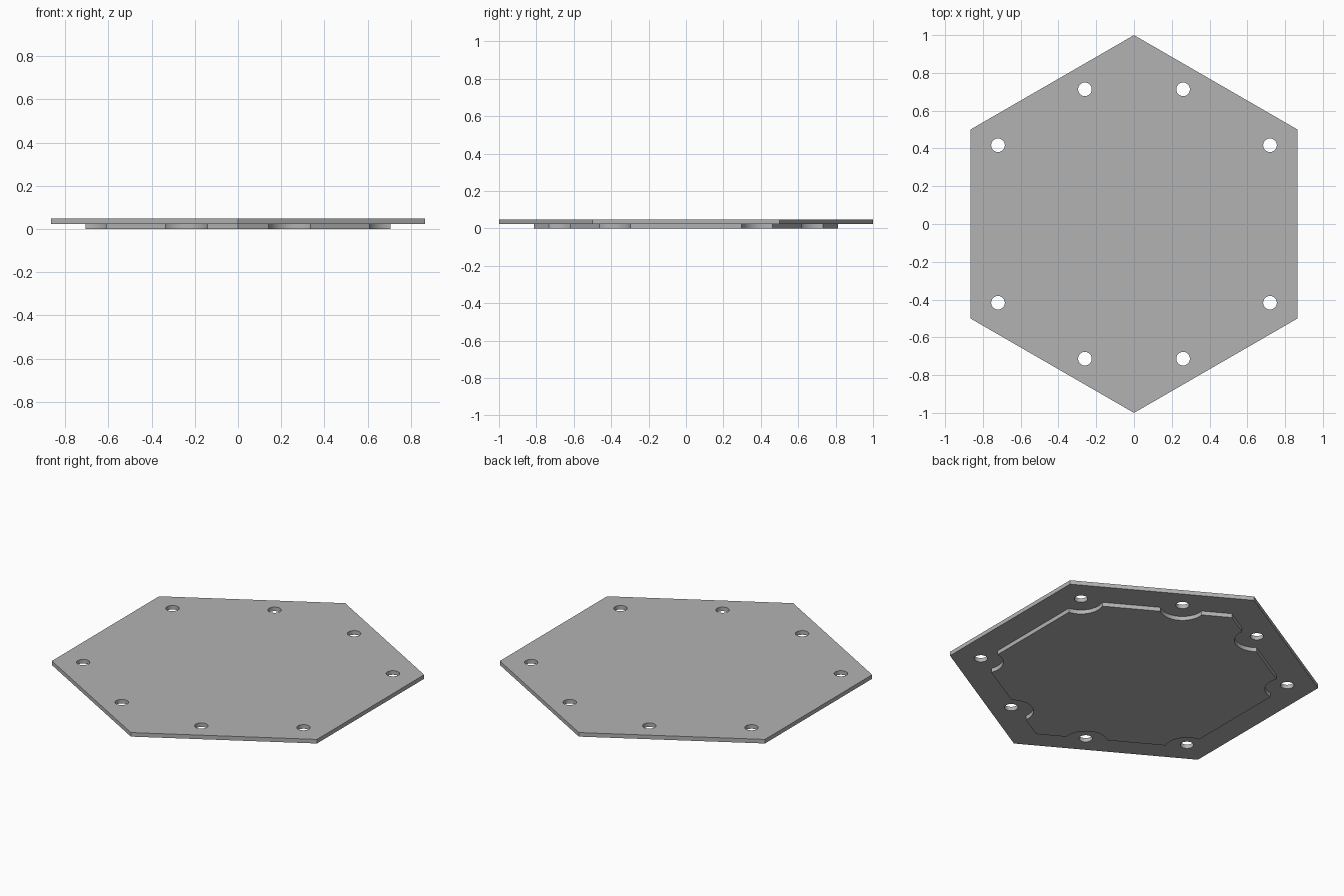
import bpy, bmesh
from math import radians
from mathutils import Matrix

cube = bpy.data.objects.get("Cube")
if cube:
    bpy.data.objects.remove(cube, do_unlink=True)

PLATE_R, PANEL_R = 1.0, 0.814      # corner radii of the two hexagons
MID, TOP = 0.024, 0.048            # panel top / plate top
HOLE_R, NOTCH_R = 0.036, 0.12
HOLES = [(sx * x, sy * y) for x, y in ((0.26, 0.713), (0.72, 0.417))
         for sx in (1, -1) for sy in (1, -1)]

grey = bpy.data.materials.new("plain grey")
grey.use_nodes = True
grey.diffuse_color = (0.45, 0.45, 0.45, 1)
grey.node_tree.nodes["Principled BSDF"].inputs["Base Color"].default_value = grey.diffuse_color


def prisms(name, centres, radius, sides, z0, z1, turn=0):
    """One object holding an upright prism at every centre."""
    bm = bmesh.new()
    for x, y in centres:
        place = Matrix.Translation((x, y, (z0 + z1) / 2)) @ Matrix.Rotation(radians(turn), 4, "Z")
        bmesh.ops.create_cone(bm, cap_ends=True, segments=sides, radius1=radius,
                              radius2=radius, depth=z1 - z0, matrix=place)
    mesh = bpy.data.meshes.new(name)
    bm.to_mesh(mesh)
    bm.free()
    mesh.materials.append(grey)
    obj = bpy.data.objects.new(name, mesh)
    bpy.context.collection.objects.link(obj)
    return obj


def hexagon(name, radius, z0, z1, cut_radius):
    """Hexagonal slab, points along y, with round cuts at the screw positions."""
    # A vertex of the six-sided cone already lies on the y axis
    slab = prisms(name, [(0, 0)], radius, 6, z0, z1)
    if max(abs(v.co.y) for v in slab.data.vertices) < radius * 0.95:
        slab.data.transform(Matrix.Rotation(radians(30), 4, "Z"))
    cutter = prisms(name + "_cutter", HOLES, cut_radius, 48, z0 - 0.1, z1 + 0.1)
    cutter.hide_render = True
    mod = slab.modifiers.new("round_cuts", "BOOLEAN")
    mod.operation, mod.solver, mod.object = "DIFFERENCE", "EXACT", cutter
    bpy.ops.object.select_all(action="DESELECT")
    slab.select_set(True)
    bpy.context.view_layer.objects.active = slab
    bpy.ops.object.modifier_apply(modifier=mod.name)
    bpy.data.objects.remove(cutter, do_unlink=True)
    bpy.ops.object.shade_smooth_by_angle(angle=radians(25))
    return slab


# Top plate with eight screw holes
hexagon("cover_plate", PLATE_R, MID, TOP, HOLE_R)

# Raised locating panel underneath, notched around each screw
hexagon("locating_panel", PANEL_R, 0, MID, NOTCH_R)
